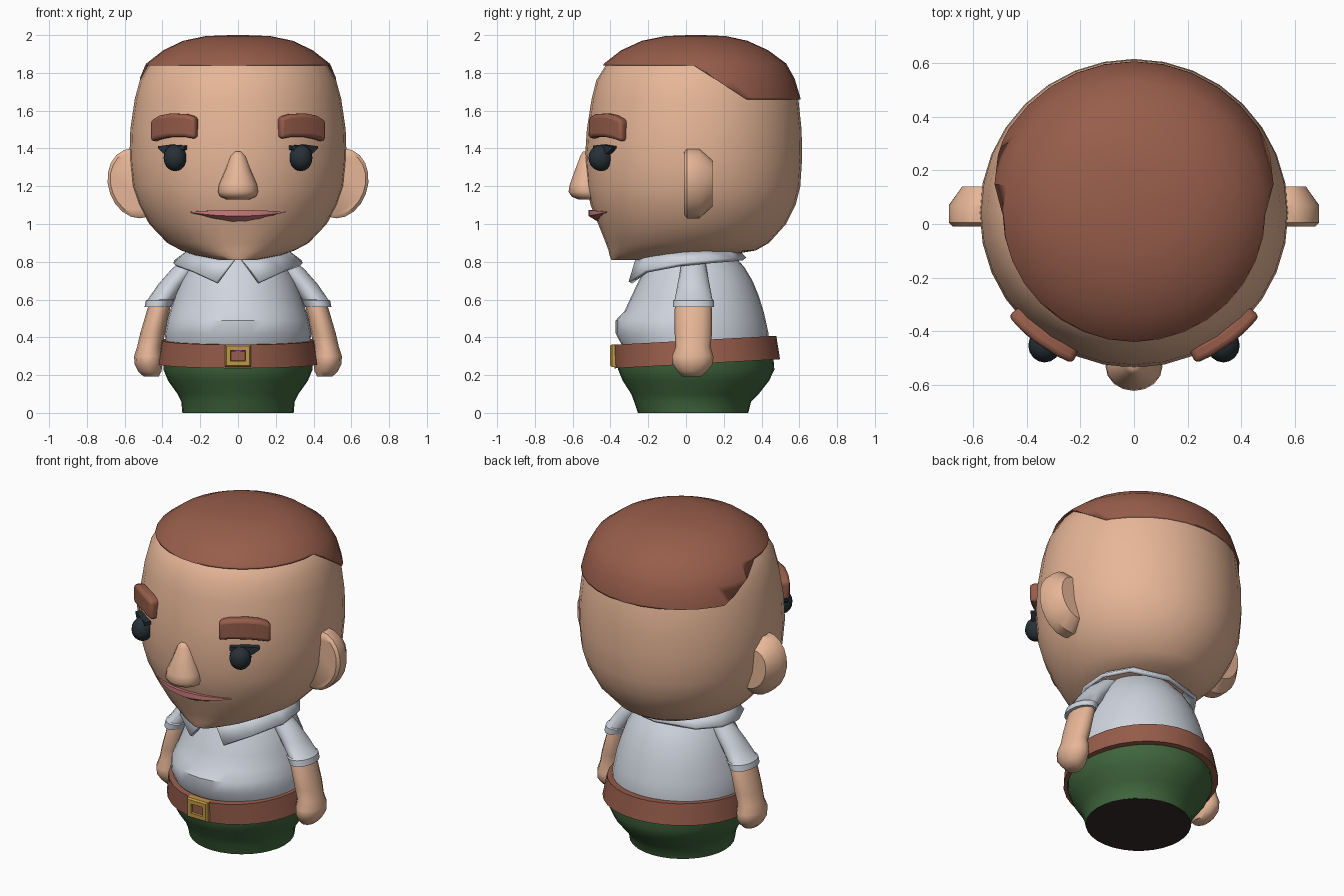
import bpy, bmesh
from math import sin, cos, pi, radians, sqrt
from mathutils import Vector

COLORS = {
    "skin": (0.80, 0.47, 0.31), "brown": (0.31, 0.11, 0.07), "white": (0.62, 0.66, 0.73),
    "green": (0.05, 0.13, 0.045), "dark": (0.02, 0.03, 0.038), "gold": (0.52, 0.31, 0.06),
    "pink": (0.60, 0.20, 0.20), "sole": (0.035, 0.025, 0.025),
}
MATS = {}
for key, rgb in COLORS.items():
    MATS[key] = bpy.data.materials.new(key)
    MATS[key].diffuse_color = (*rgb, 1)


def skin(name, rings, color, mirror=False, closed=True, caps=True, angle=40):
    """Bridge a list of equal-length point rings into one mesh object."""
    bm = bmesh.new()
    rows = [[bm.verts.new(p) for p in r] for r in rings]
    n = len(rows[0])
    for a, b in zip(rows, rows[1:]):
        for i in range(n if closed else n - 1):
            j = (i + 1) % n
            bm.faces.new((a[i], a[j], b[j], b[i]))
    if caps:
        bm.faces.new(rows[0])
        bm.faces.new(rows[-1])
    bmesh.ops.remove_doubles(bm, verts=bm.verts, dist=0.0005)
    bmesh.ops.recalc_face_normals(bm, faces=bm.faces)
    me = bpy.data.meshes.new(name)
    bm.to_mesh(me)
    bm.free()
    ob = bpy.data.objects.new(name, me)
    bpy.context.collection.objects.link(ob)
    me.materials.append(MATS[color])
    bpy.ops.object.select_all(action='DESELECT')
    ob.select_set(True)
    bpy.context.view_layer.objects.active = ob
    bpy.ops.object.shade_smooth_by_angle(angle=radians(angle))
    if mirror:
        ob.modifiers.new("Mirror", 'MIRROR')
    return ob


def ring(z, cx, w, yf, yb, n=32):
    """Horizontal ellipse: centre x, half width, front y, back y."""
    cy, ry = (yf + yb) / 2, (yb - yf) / 2
    return [(cx + w * sin(2 * pi * i / n), cy - ry * cos(2 * pi * i / n), z) for i in range(n)]


def loft(name, rows, color, n=32, **kw):
    return skin(name, [ring(*r, n=n) for r in rows], color, **kw)


def on_face(x, off, z, w=0.573, front=-0.53):
    """Point over the front of the head at x, pushed outward by off."""
    y = 0.045 - (0.045 - front) * sqrt(1 - (x / w) ** 2)
    nrm = Vector((x, y - 0.045, 0)).normalized()
    return Vector((x, y, z)) + nrm * off


# Head
HEAD = [(0.81, 0, 0.10, -0.395, -0.12), (0.835, 0, 0.23, -0.405, 0.22), (0.86, 0, 0.30, -0.41, 0.37),
        (0.90, 0, 0.375, -0.425, 0.44), (1.0, 0, 0.47, -0.465, 0.53), (1.1, 0, 0.525, -0.505, 0.58),
        (1.2, 0, 0.56, -0.525, 0.605), (1.35, 0, 0.575, -0.535, 0.615), (1.5, 0, 0.57, -0.525, 0.612),
        (1.66, 0, 0.547, -0.50, 0.595), (1.76, 0, 0.52, -0.475, 0.565), (1.84, 0, 0.475, -0.425, 0.52),
        (1.91, 0, 0.385, -0.335, 0.425), (1.96, 0, 0.28, -0.225, 0.315), (1.985, 0, 0.16, -0.10, 0.20),
        (1.99, 0, 0.03, 0.02, 0.08)]
loft("head", HEAD, "skin")

# Hair: slightly enlarged skull trimmed along the side hairline
hair = loft("hair", [(z + 0.01, cx, w + 0.01, f - 0.008, b + 0.01) for z, cx, w, f, b in HEAD[7:]], "brown")
hairline = [(-0.8, 1.84), (0.04, 1.84), (0.32, 1.66), (0.9, 1.66), (0.9, 2.3), (-0.8, 2.3)]
cutter = skin("hairline_cutter", [[(x, y, z) for y, z in hairline] for x in (-1, 1)], "brown")
cut = hair.modifiers.new("Hairline", 'BOOLEAN')
cut.operation, cut.object, cut.solver = 'INTERSECT', cutter, 'EXACT'
bpy.context.view_layer.objects.active = hair
bpy.ops.object.modifier_apply(modifier="Hairline")
bpy.data.objects.remove(cutter)

# Ears: upright discs with a bevelled back
ear = []
for y, s in ((-0.01, 0.90), (0.005, 1.0), (0.07, 1.0), (0.14, 0.66)):
    ear.append([(0.54 + 0.15 * s * cos(a) + 0.02 * sin(a), y, 1.215 + 0.185 * s * sin(a))
                for a in [2 * pi * i / 20 for i in range(20)]])
skin("ear", ear, "skin", mirror=True)

# Eyebrows
brow = []
for x, lo, hi in ((0.215, 1.45, 1.565), (0.27, 1.46, 1.582), (0.35, 1.46, 1.585), (0.40, 1.45, 1.575), (0.442, 1.435, 1.55)):
    brow.append([on_face(x, -0.03, lo), on_face(x, 0.035, lo), on_face(x, 0.035, hi), on_face(x, -0.03, hi)])
brow_ob = skin("eyebrow", brow, "brown", mirror=True, angle=60)
bev = brow_ob.modifiers.new("Bevel", 'BEVEL')
bev.width, bev.segments = 0.02, 3

# Eyes with a small outer lash
loft("eye", [(1.35 - 0.07 * cos(t), 0.333, 0.06 * sin(t) + 0.001, -0.45 - 0.066 * sin(t), -0.449 + 0.06 * sin(t))
             for t in [pi * i / 10 for i in range(11)]], "dark", n=16, mirror=True)
lash = [[on_face(x, o, z) for o, z in ((-0.03, lo), (0.035, lo), (0.035, hi), (-0.03, hi))]
        for x, lo, hi in ((0.27, 1.395, 1.415), (0.34, 1.36, 1.42), (0.375, 1.375, 1.415), (0.40, 1.402, 1.412))]
skin("eyelash", lash, "dark", mirror=True)

# Nose
loft("nose", [(1.385, 0, 0.02, -0.545, -0.46), (1.36, 0, 0.042, -0.56, -0.46), (1.28, 0, 0.07, -0.59, -0.45),
              (1.21, 0, 0.10, -0.615, -0.44), (1.17, 0, 0.106, -0.622, -0.44), (1.145, 0, 0.095, -0.605, -0.44),
              (1.13, 0, 0.06, -0.57, -0.45)], "skin", n=16, angle=60)

# Mouth: tapered lips wrapped on the face
lips = []
for x in (-0.25, -0.19, -0.11, -0.04, 0, 0.04, 0.11, 0.19, 0.25):
    k = 1 - (x / 0.255) ** 2
    lips.append([on_face(x, o, z, 0.50, -0.49) for o, z in
                 ((-0.03, 1.07), (0.005 + 0.02 * k, 1.064 + 0.01 * k), (0.005 + 0.02 * k, 1.062 - 0.02 * k),
                  (-0.03, 1.06 - 0.052 * k))])
skin("mouth", lips, "pink", angle=30)

# Shirt
loft("shirt", [(0.34, 0, 0.38, -0.33, 0.43), (0.42, 0, 0.387, -0.372, 0.437), (0.49, 0, 0.375, -0.372, 0.422),
               (0.54, 0, 0.36, -0.325, 0.41), (0.62, 0, 0.335, -0.288, 0.385), (0.70, 0, 0.305, -0.25, 0.352),
               (0.77, 0, 0.265, -0.21, 0.31), (0.85, 0, 0.20, -0.16, 0.24)], "white")

# Collar: folded sheet with two front points
inner = [(0, -0.24, 0.845), (0.10, -0.215, 0.85), (0.19, -0.13, 0.857), (0.25, 0, 0.86),
         (0.25, 0.10, 0.86), (0.18, 0.22, 0.86), (0, 0.27, 0.86)]
outer = [(0, -0.25, 0.835), (0.11, -0.295, 0.69), (0.24, -0.21, 0.75), (0.335, -0.03, 0.785),
         (0.33, 0.12, 0.80), (0.24, 0.25, 0.81), (0, 0.31, 0.815)]
collar = skin("collar", [inner, outer], "white", mirror=True, closed=False, caps=False, angle=50)
sol = collar.modifiers.new("Thickness", 'SOLIDIFY')
sol.thickness, sol.offset = 0.022, 0

# Sleeves and arms
loft("sleeve", [(0.82, 0.22, 0.06, -0.02, 0.10), (0.76, 0.28, 0.073, -0.03, 0.11), (0.68, 0.35, 0.073, -0.045, 0.125),
                (0.60, 0.408, 0.07, -0.06, 0.14), (0.595, 0.412, 0.076, -0.07, 0.148), (0.56, 0.425, 0.07, -0.07, 0.148)],
     "white", n=16, mirror=True)
loft("arm", [(0.60, 0.405, 0.055, -0.045, 0.125), (0.55, 0.42, 0.06, -0.06, 0.138), (0.42, 0.452, 0.066, -0.06, 0.138),
             (0.35, 0.468, 0.066, -0.055, 0.13), (0.30, 0.474, 0.076, -0.075, 0.145), (0.26, 0.474, 0.074, -0.073, 0.143),
             (0.22, 0.467, 0.062, -0.045, 0.11), (0.193, 0.46, 0.04, -0.02, 0.08)], "skin", n=12, mirror=True, angle=50)

# Trousers and dark underside
loft("trousers", [(0.002, 0, 0.295, -0.255, 0.33), (0.06, 0, 0.30, -0.275, 0.345), (0.10, 0, 0.32, -0.29, 0.385),
                  (0.17, 0, 0.37, -0.335, 0.44), (0.23, 0, 0.395, -0.36, 0.468), (0.32, 0, 0.395, -0.36, 0.46)], "green")
loft("sole", [(0.0, 0, 0.293, -0.253, 0.328), (0.003, 0, 0.293, -0.253, 0.328)], "sole")

# Belt: flat band rising toward the back
belt = []
for z, w, f, b in ((0.26, 0.40, -0.36, 0.45), (0.26, 0.428, -0.378, 0.498), (0.385, 0.405, -0.385, 0.478),
                   (0.385, 0.37, -0.35, 0.43), (0.26, 0.40, -0.36, 0.45)):
    belt.append([(x, y, z + 0.055 * (y - 0.06)) for x, y, z in ring(z, 0, w, f, b)])
skin("belt", belt, "brown", caps=False)


# Buckle: square frame with a centre plate
def square(r, h, y):
    return [(sx * r, y, 0.303 + sz * h) for sx, sz in ((-1, -1), (1, -1), (1, 1), (-1, 1))]


skin("buckle", [square(0.07, 0.06, -0.36), square(0.07, 0.06, -0.392), square(0.062, 0.052, -0.402),
                square(0.04, 0.028, -0.402), square(0.036, 0.024, -0.36), square(0.07, 0.06, -0.36)],
     "gold", caps=False, angle=20)
skin("buckle_plate", [square(0.037, 0.025, -0.36), square(0.037, 0.025, -0.39)], "brown", angle=20)
